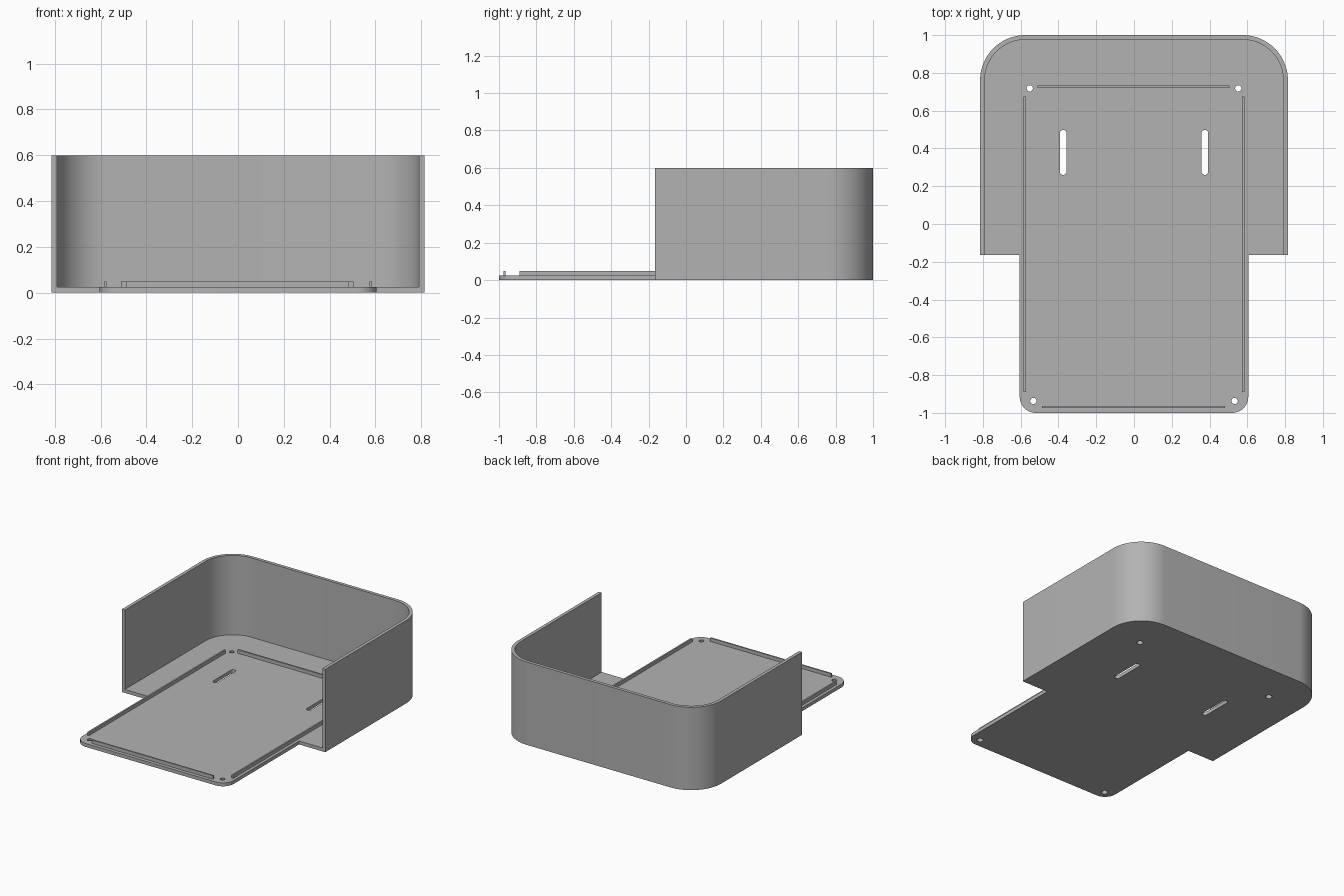
import bpy
import bmesh
from math import cos, sin, pi, radians

if "Cube" in bpy.data.objects:
    bpy.data.objects.remove(bpy.data.objects["Cube"])

FLOOR, RIB_TOP, WALL_TOP = 0.025, 0.05, 0.6
HALF_W, FRONT_Y, BACK_Y = 0.815, -0.165, 1.0
WALL, BACK_R = 0.024, 0.24
TONGUE_W, TONGUE_R = 0.605, 0.085

grey = bpy.data.materials.new("plain grey")
grey.use_nodes = True
colour = (0.45, 0.45, 0.45, 1)
grey.diffuse_color = colour
grey.node_tree.nodes["Principled BSDF"].inputs["Base Color"].default_value = colour


def arc(cx, cy, r, start, end, steps=20):
    """Points along an arc, angles in degrees."""
    angles = [radians(start + (end - start) * i / steps) for i in range(steps + 1)]
    return [(cx + r * cos(a), cy + r * sin(a)) for a in angles]


def mirrored(half):
    """Complete a half outline across x = 0."""
    return half + [(-x, y) for x, y in reversed(half)]


def prism(name, outline, z0, z1):
    """Extrude a flat outline between two heights."""
    bm = bmesh.new()
    face = bm.faces.new([bm.verts.new((x, y, z0)) for x, y in outline])
    top = bmesh.ops.extrude_face_region(bm, geom=[face])["geom"]
    verts = [v for v in top if isinstance(v, bmesh.types.BMVert)]
    bmesh.ops.translate(bm, verts=verts, vec=(0, 0, z1 - z0))
    bmesh.ops.recalc_face_normals(bm, faces=bm.faces)
    return finish(name, bm)


def finish(name, bm):
    mesh = bpy.data.meshes.new(name)
    bm.to_mesh(mesh)
    bm.free()
    mesh.materials.append(grey)
    obj = bpy.data.objects.new(name, mesh)
    bpy.context.collection.objects.link(obj)
    return obj


def activate(obj):
    bpy.ops.object.select_all(action="DESELECT")
    obj.select_set(True)
    bpy.context.view_layer.objects.active = obj


def smooth(obj):
    activate(obj)
    bpy.ops.object.shade_smooth_by_angle(angle=radians(30))


def cut(target, cutter):
    """Subtract a cutter and discard it."""
    cutter.hide_render = True
    activate(target)
    mod = target.modifiers.new("cut", "BOOLEAN")
    mod.operation, mod.solver, mod.object = "DIFFERENCE", "EXACT", cutter
    bpy.ops.object.modifier_apply(modifier=mod.name)
    bpy.data.objects.remove(cutter)


def back_corner(inset):
    return arc(HALF_W - BACK_R, BACK_Y - BACK_R, BACK_R - inset, 0, 90)


# Floor plate: wide rounded back with a narrower tongue in front
floor = prism("floor_plate", mirrored(
    arc(TONGUE_W - TONGUE_R, -1 + TONGUE_R, TONGUE_R, -90, 0)
    + [(TONGUE_W, FRONT_Y), (HALF_W, FRONT_Y)]
    + back_corner(0)), 0, FLOOR)

# Countersunk screw holes and long slots
for side in (-1, 1):
    for x, y in ((0.552, 0.718), (0.533, -0.937)):
        bm = bmesh.new()
        bmesh.ops.create_cone(bm, cap_ends=True, segments=24,
                              radius1=0.024, radius2=0.014, depth=0.05)
        bmesh.ops.translate(bm, verts=bm.verts, vec=(side * x, y, FLOOR / 2))
        cut(floor, finish("hole_cutter", bm))
    x = side * 0.375
    slot = arc(x, 0.48, 0.018, 0, 180, 12) + arc(x, 0.278, 0.018, 180, 360, 12)
    cut(floor, prism("slot_cutter", slot, -0.05, 0.1))
smooth(floor)

# Curved wall around the sides and back, open at the front
outer = mirrored([(HALF_W, FRONT_Y)] + back_corner(0))
inner = mirrored([(HALF_W - WALL, FRONT_Y)] + back_corner(WALL))
smooth(prism("surround_wall", outer + inner[::-1], FLOOR, WALL_TOP))


# Thin locating ribs on the floor
def rib(name, x0, x1, y0, y1):
    prism(name, [(x0, y0), (x1, y0), (x1, y1), (x0, y1)], FLOOR, RIB_TOP)


rib("back_rib", -0.51, 0.505, 0.721, 0.733)
rib("front_rib", -0.488, 0.482, -0.975, -0.964)
rib("left_rib", 0.573, 0.584, -0.89, 0.675)
rib("right_rib", -0.584, -0.573, -0.89, 0.675)
